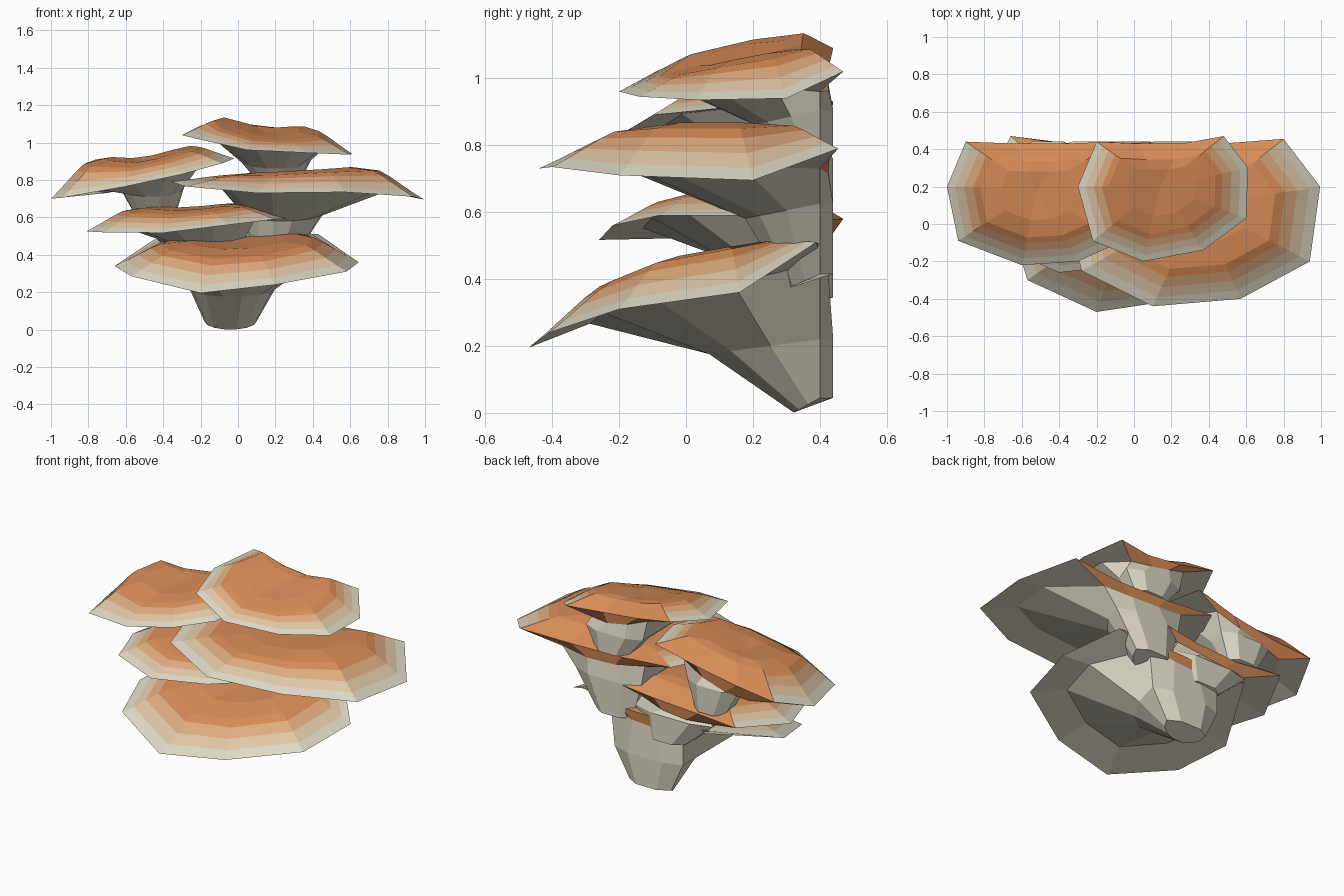
import bpy, bmesh, math
from mathutils import Vector

if "Cube" in bpy.data.objects:
    bpy.data.objects.remove(bpy.data.objects["Cube"])


def lin(v):
    v /= 255
    return v / 12.92 if v < 0.04045 else ((v + 0.055) / 1.055) ** 2.4


def material(name, r, g, b):
    m = bpy.data.materials.new(name)
    m.diffuse_color = (lin(r), lin(g), lin(b), 1)
    m.use_nodes = True
    m.node_tree.nodes["Principled BSDF"].inputs["Base Color"].default_value = m.diffuse_color
    return m


MATS = [material("pale_cream", 222, 217, 198),
        material("sand_band", 224, 200, 168),
        material("light_orange_band", 222, 172, 128),
        material("orange_cap", 214, 139, 86)]

# cap rings: (distance from centre, share of the rise, colour of strip outside it)
RINGS = [(0.91, 0.20, 0), (0.81, 0.44, 1), (0.71, 0.68, 2),
         (0.63, 0.84, 3), (0.40, 1.0, 3)]


def stem_ring(x, half, depth, z):
    """Oval with a flattened back, low in front and higher behind."""
    pts = []
    for k in range(8):
        a = math.pi * k / 7
        pts.append(Vector((x + half * math.cos(a), 0.40 - (depth - 0.04) * math.sin(a),
                           z + 0.045 * (1 - math.sin(a)))))
    for sx in (-0.5, 0.5):
        pts.append(Vector((x + sx * half, 0.44, z + 0.045)))
    return pts


def shelf(name, rim, centre, heights, collar, foot):
    """heights: cap height at the left, middle and right, and the rise to the back."""
    rim = [Vector(p) for p in rim]
    r0, r7 = rim[0], rim[7]
    for t in (0.33, 0.67):                       # flat back edge
        p = r7.lerp(r0, t)
        rim.append(Vector((p.x, 0.43, p.z - 0.02)))
    n = len(rim)
    left, mid, right, slope = heights
    c = Vector((*centre, mid))
    lo, hi = min(p.x for p in rim), max(p.x for p in rim)

    def target(p):
        back = slope * (p.y - c.y)
        if p.x < c.x:
            return mid + back + (left - mid) * (c.x - p.x) / (c.x - lo)
        return mid + back + (right - mid) * (p.x - c.x) / (hi - c.x)

    bm = bmesh.new()

    def add(pts):
        return [bm.verts.new(p) for p in pts]

    def strip(a, b, mat, back_mat):
        for k in range(n):
            j = (k + 1) % n
            f = bm.faces.new((a[k], a[j], b[j], b[k]))
            f.material_index = back_mat if k >= 7 else mat

    edge = add(rim)
    # banded cap
    prev = edge
    for s, rise, mat in RINGS:
        ring = []
        for p in rim:
            t = mid + (target(p) - mid) * min(1, s / 0.63)
            ring.append(Vector((c.x + (p.x - c.x) * s, c.y + (p.y - c.y) * s,
                                p.z + (t - p.z) * rise)))
        ring = add(ring)
        strip(prev, ring, mat, 3)
        prev = ring
    top = bm.verts.new(c)
    for k in range(n):
        bm.faces.new((prev[k], prev[(k + 1) % n], top)).material_index = 3
    # hollow underside running into the stem
    under = []
    for k, p in enumerate(rim):
        q = p.lerp(c, 0.32)
        if k in (0, 7, 8, 9):
            under.append(Vector((p.x + (collar[0] - p.x) * 0.45,
                                 0.40 if k < 8 else 0.425, p.z - 0.06)))
        else:
            under.append(Vector((q.x, q.y, p.z + (c.z - p.z) * 0.27)))
    prev = edge
    for pts in (under, stem_ring(*collar), stem_ring(*foot)):
        ring = add(pts)
        strip(prev, ring, 0, 3 if prev is edge else 0)
        prev = ring
    bm.faces.new(prev).material_index = 0
    bmesh.ops.recalc_face_normals(bm, faces=bm.faces)
    me = bpy.data.meshes.new(name)
    bm.to_mesh(me)
    bm.free()
    for m in MATS:
        me.materials.append(m)
    bpy.context.collection.objects.link(bpy.data.objects.new(name, me))


# rims run from the right back corner round the front to the left back corner
shelf("bottom_shelf",
      [(.43, .39, .51), (.645, .16, .36), (.58, -.2, .31), (.2, -.41, .24),
       (-.2, -.47, .195), (-.57, -.3, .285), (-.66, 0, .34), (-.45, .41, .48)],
      (0, .1), (.49, .46, .51, .1), (-.03, .23, .38, .175), (-.04, .14, .12, 0))
shelf("lower_left_shelf",
      [(.2, .44, .63), (.28, .2, .59), (.2, -.08, .59), (-.05, -.22, .56),
       (-.4, -.26, .517), (-.72, -.12, .52), (-.81, .15, .525), (-.66, .47, .58)],
      (-.28, .15), (.655, .645, .68, .04), (-.2, .26, .33, .46), (-.15, .12, .12, .30))
shelf("middle_right_shelf",
      [(.8, .455, .79), (.995, .2, .695), (.94, -.2, .71), (.57, -.4, .735),
       (.1, -.44, .73), (-.28, -.25, .765), (-.36, .05, .79), (-.2, .43, .81)],
      (.35, .1), (.83, .85, .88, 0), (.24, .22, .27, .58), (.2, .12, .14, .37))
shelf("upper_left_shelf",
      [(-.1, .44, .93), (-.02, .15, .915), (-.08, -.1, .89), (-.3, -.2, .83),
       (-.6, -.22, .765), (-.94, -.09, .705), (-1, .2, .70), (-.9, .44, .79)],
      (-.52, .18), (.92, .905, .99, .06), (-.46, .17, .27, .71), (-.44, .1, .13, .55))
shelf("top_shelf",
      [(.48, .47, 1.02), (.61, .3, .94), (.6, .03, .935), (.37, -.14, .945),
       (.05, -.2, .96), (-.22, -.09, 1.02), (-.3, .2, 1.04), (-.2, .44, 1.09)],
      (.14, .2), (1.13, 1.06, 1.07, .12), (.2, .19, .24, .86), (.22, .11, .13, .74))
